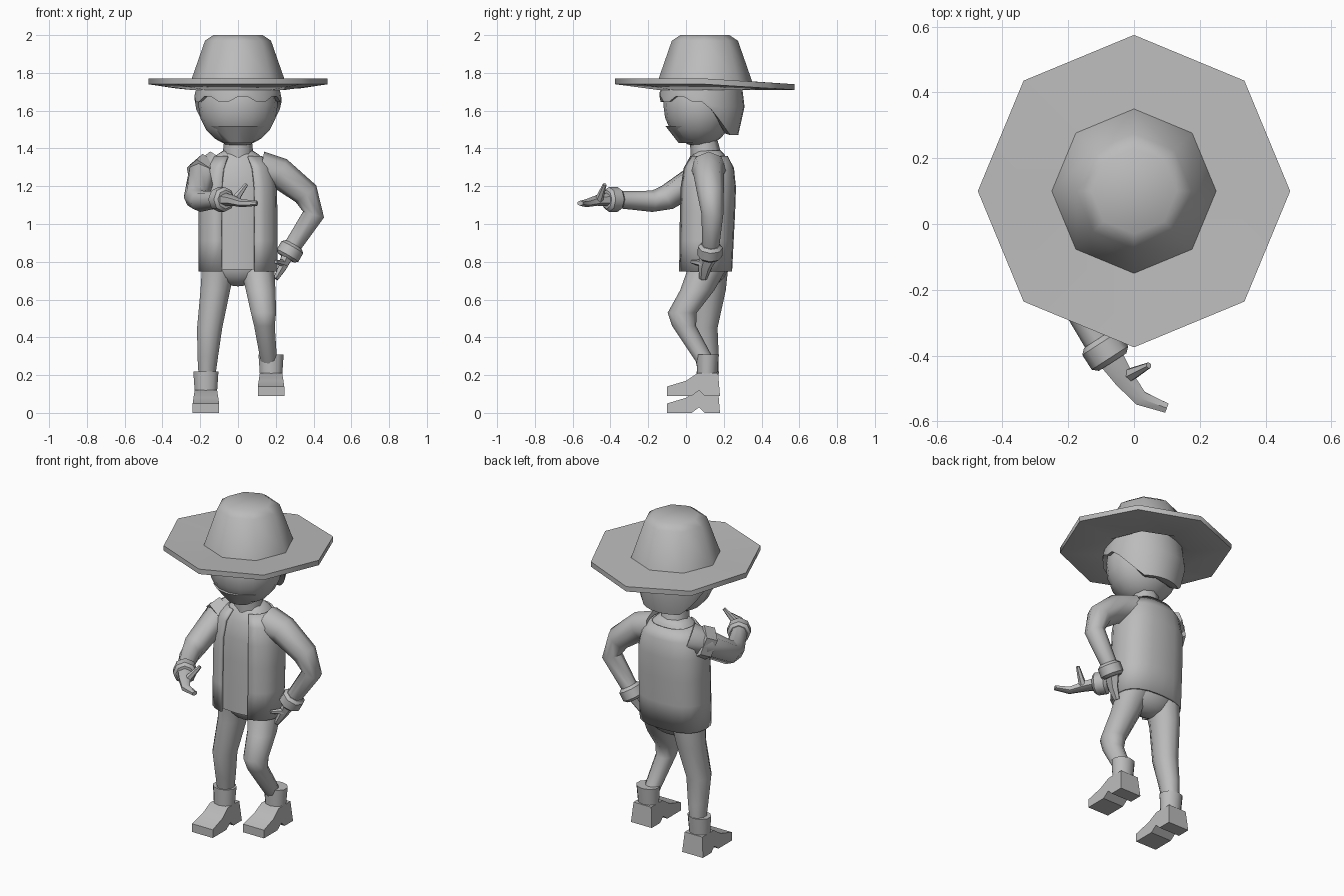
import bpy
import bmesh
import math
from mathutils import Vector

cube = bpy.data.objects.get("Cube")
if cube:
    bpy.data.objects.remove(cube, do_unlink=True)

shade = (0.5, 0.5, 0.5, 1)
grey = bpy.data.materials.new("plain grey")
grey.use_nodes = True
grey.diffuse_color = shade
grey.node_tree.nodes["Principled BSDF"].inputs["Base Color"].default_value = shade


def finish(name, bm, sharp_angle=50):
    """Turn a bmesh into a shaded object."""
    bmesh.ops.recalc_face_normals(bm, faces=bm.faces)
    mesh = bpy.data.meshes.new(name)
    bm.to_mesh(mesh)
    bm.free()
    mesh.materials.append(grey)
    for face in mesh.polygons:
        face.use_smooth = True
    mesh.set_sharp_from_angle(angle=math.radians(sharp_angle))
    part = bpy.data.objects.new(name, mesh)
    bpy.context.collection.objects.link(part)
    return part


def loft(name, rings, closed=True, sharp_angle=50):
    """Bridge rows of points with quads, capping the ends of closed rows."""
    bm = bmesh.new()
    rows = [[bm.verts.new(point) for point in ring] for ring in rings]
    count = len(rows[0])
    for low, high in zip(rows, rows[1:]):
        for i in range(count if closed else count - 1):
            j = (i + 1) % count
            bm.faces.new((low[i], low[j], high[j], high[i]))
    if closed:
        bm.faces.new(rows[0])
        bm.faces.new(rows[-1])
    return finish(name, bm, sharp_angle)


def circle(sides, gap=0):
    """Cosine and sine pairs around a circle, leaving an optional gap at the front."""
    sweep = 2 * math.pi - 2 * gap
    start = gap - math.pi / 2
    angles = [start + sweep * i / sides for i in range(sides + (1 if gap else 0))]
    return [(math.cos(a), math.sin(a)) for a in angles]


def tube(name, path, thick, thin, sides=8, flat=1, level=False):
    """Tapered tube along a path; level tubes keep every ring horizontal."""
    points = [Vector(point) for point in path]
    last = len(points) - 1
    steep = abs((points[last] - points[0]).normalized().z) > 0.8
    reference = Vector((0, 1, 0)) if steep else Vector((0, 0, 1))
    rings = []
    for i, point in enumerate(points):
        radius = thick + (thin - thick) * i / last
        along = (points[min(i + 1, last)] - points[max(i - 1, 0)]).normalized()
        if level:
            along = Vector((0, 0, -1))
        across = along.cross(reference).normalized() * radius
        upright = across.cross(along) * flat
        rings.append([point + across * c + upright * s for c, s in circle(sides)])
    return loft(name, rings)


def ball(name, centre, radii):
    """Ellipsoid from a sphere primitive."""
    bm = bmesh.new()
    bmesh.ops.create_uvsphere(bm, u_segments=16, v_segments=10, radius=1)
    bmesh.ops.scale(bm, vec=radii, verts=bm.verts)
    bmesh.ops.translate(bm, vec=centre, verts=bm.verts)
    return finish(name, bm)


def cuff(name, start, end):
    """Short rounded band around a wrist."""
    bevel = tube(name, (start, end), 0.066, 0.066).modifiers.new("round rim", 'BEVEL')
    bevel.width = 0.015
    bevel.angle_limit = math.radians(60)


def torso_rings(directions, grow, steps):
    """Boxy body section that closes in quickly at the shoulders."""
    rings = []
    for i in range(steps):
        t = math.sin(math.pi * i / 12)
        width = grow + 0.19 * (1 - 0.6 * t ** 10)
        depth = grow + 0.125 * (1 + 0.1 * t - 0.6 * t ** 10)
        rings.append([(width * math.copysign(abs(c) ** 0.8, c),
                       0.1 + 0.02 * t + depth * math.copysign(abs(s) ** 0.8, s),
                       0.76 - grow + 0.63 * t) for c, s in directions])
    return rings


# Eight-sided hat, with the brim sinking towards the back
hat_profile = [(0.13, 2), (0.175, 1.97), (0.25, 1.755), (0.475, 1.77),
               (0.475, 1.74), (0.25, 1.71), (0.2, 1.74)]
loft("hat", [[(r * c, 0.1 + r * s, z - (0.03 * max(0, s) if r > 0.4 else 0))
              for c, s in circle(8)] for r, z in hat_profile])

# Head and neck
ball("head", (0, 0.07, 1.63), (0.21, 0.19, 0.22))
tube("jaw", [(0, 0.06, 1.52), (0, 0.04, 1.43)], 0.17, 0.08, sides=14, level=True)
tube("neck", [(0, 0.11, 1.34), (0, 0.09, 1.47)], 0.085, 0.07, level=True)

# Hair cap with a ragged fringe and a low nape
under, edge, side, crown = [], [], [], []
for k, (c, s) in enumerate(circle(28)):
    low = 1.66 - 0.19 * min(1, s * 1.3) if s > 0 else 1.66 + 0.014 * (-1) ** (k // 2)
    for row, z, spread in ((under, low + 0.01, 0.8), (edge, low, 1),
                           (side, max(low + 0.02, 1.62), 1), (crown, 1.75, 0.93)):
        spread *= 1 - max(0, 1.62 - z)
        row.append((0.23 * spread * c, 0.085 + 0.225 * spread * s, z))
loft("hair", [under, edge, side, crown])

# Shirt, open waistcoat and hips
loft("shirt", torso_rings(circle(16), 0, 7))
waistcoat = loft("waistcoat", torso_rings(circle(18, gap=0.36), 0.012, 6), closed=False)
cloth = waistcoat.modifiers.new("cloth thickness", 'SOLIDIFY')
cloth.thickness = 0.014
cloth.offset = 0
ball("hips", (0, 0.115, 0.79), (0.18, 0.11, 0.12))

# Legs, the left one lifted with its knee forward
right_path = [(-0.1, 0.12, 0.78), (-0.12, 0.12, 0.65), (-0.15, 0.09, 0.45),
              (-0.16, 0.11, 0.3), (-0.165, 0.12, 0.18)]
left_path = [(0.1, 0.12, 0.78), (0.12, 0.06, 0.65), (0.135, -0.02, 0.53),
             (0.14, -0.01, 0.46), (0.165, 0.11, 0.26)]
for name, path in (("right_leg", right_path), ("left_leg", left_path)):
    tube(name, path, 0.095, 0.045, sides=10, flat=1.1, level=True)

# Boots: arched foot with a heel, and a shaft flaring at the rim
foot_profile = [(-0.1, 0), (0.03, 0), (0.07, 0.03), (0.1, 0), (0.18, 0),
                (0.17, 0.12), (0.06, 0.12), (0, 0.08), (-0.1, 0.05)]
for name, x, ground in (("right", -0.17, 0), ("left", 0.175, 0.09)):
    loft(name + "_foot", [[(x + way * (0.07 - 0.15 * max(0, z - 0.05)), y, ground + z)
                           for y, z in foot_profile] for way in (-1, 1)], sharp_angle=35)
    tube(name + "_boot_shaft", [(x, 0.11, ground + 0.08), (x, 0.115, ground + 0.22)],
         0.06, 0.07, sides=10, flat=0.85, level=True)

# Left arm, with the hand resting on the hip
tube("left_arm", [(0.12, 0.12, 1.29), (0.22, 0.12, 1.27), (0.36, 0.13, 1.16),
                  (0.4, 0.14, 1.05), (0.28, 0.13, 0.87)], 0.095, 0.045)
cuff("left_cuff", (0.295, 0.13, 0.89), (0.255, 0.125, 0.82))
tube("left_hand", [(0.26, 0.12, 0.83), (0.235, 0.1, 0.77), (0.2, 0.09, 0.71)],
     0.035, 0.015, sides=6, flat=1.4)
tube("left_thumb", [(0.25, 0.1, 0.79), (0.2, 0.03, 0.8)], 0.022, 0.01, sides=6)

# Right arm reaching forward, with a sleeve edge at the armhole
tube("right_arm", [(-0.12, 0.14, 1.3), (-0.19, 0.1, 1.27), (-0.22, -0.1, 1.14),
                   (-0.2, -0.18, 1.12), (-0.1, -0.37, 1.13)], 0.09, 0.045)
tube("right_sleeve_edge", [(-0.17, 0.13, 1.28), (-0.2, 0.07, 1.25)], 0.08, 0.08,
     sides=6, flat=1.25)
cuff("right_cuff", (-0.11, -0.35, 1.13), (-0.065, -0.42, 1.13))
tube("right_hand", [(-0.07, -0.41, 1.13), (-0.03, -0.47, 1.125), (0.02, -0.53, 1.11),
                    (0.1, -0.56, 1.11)], 0.045, 0.017, sides=6, flat=0.8)
tube("right_thumb", [(-0.015, -0.46, 1.13), (0.045, -0.43, 1.21)], 0.022, 0.01, sides=6)
